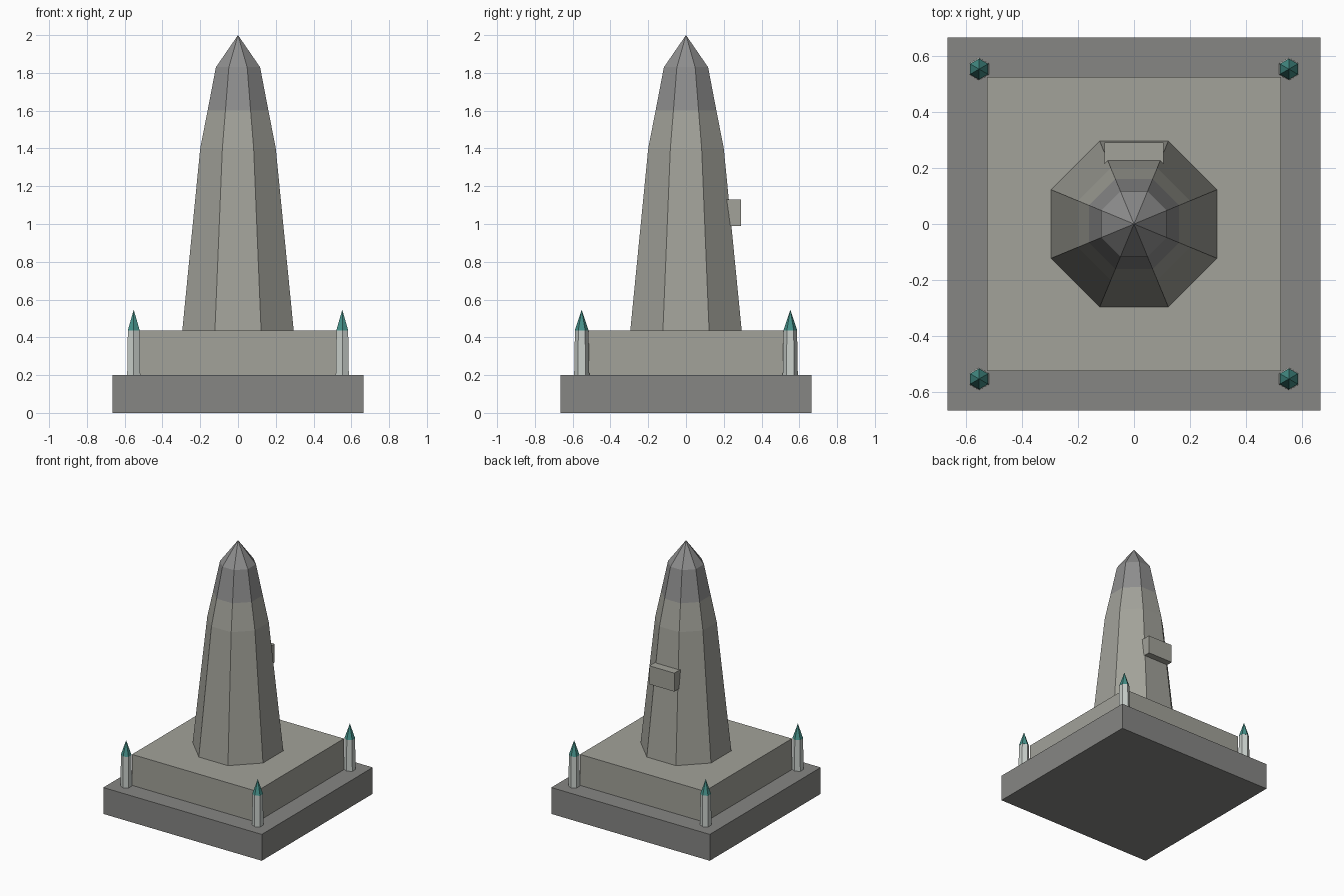
import bpy, bmesh
from math import pi, cos, sin

if "Cube" in bpy.data.objects:
    bpy.data.objects.remove(bpy.data.objects["Cube"])


def material(name, rgb):
    m = bpy.data.materials.new(name)
    m.diffuse_color = (*rgb, 1)
    m.use_nodes = True
    m.node_tree.nodes["Principled BSDF"].inputs["Base Color"].default_value = m.diffuse_color
    return m


DARK = material("dark_stone", (0.24, 0.24, 0.23))
WARM = material("warm_stone", (0.36, 0.36, 0.32))
COOL = material("cool_stone", (0.27, 0.27, 0.27))
PALE = material("pale_stone", (0.58, 0.62, 0.59))
TEAL = material("teal_metal", (0.06, 0.28, 0.25))


def finish(bm, name, mat):
    bmesh.ops.recalc_face_normals(bm, faces=bm.faces)
    me = bpy.data.meshes.new(name)
    bm.to_mesh(me)
    bm.free()
    me.materials.append(mat)
    ob = bpy.data.objects.new(name, me)
    bpy.context.collection.objects.link(ob)
    return ob


def box(name, lo, hi, mat):
    bm = bmesh.new()
    bmesh.ops.create_cube(bm, size=1)
    for v in bm.verts:
        v.co = [(a + b) / 2 + c * (b - a) for a, b, c in zip(lo, hi, v.co)]
    return finish(bm, name, mat)


def faceted(name, profile, sides, start, mat, at=(0, 0)):
    """Stack polygon rings of (radius, z); radius 0 makes a point."""
    bm = bmesh.new()
    rings = []
    for r, z in profile:
        n = sides if r else 1
        angles = [start + 2 * pi * i / sides for i in range(n)]
        rings.append([bm.verts.new((at[0] + r * cos(a), at[1] + r * sin(a), z))
                      for a in angles])
    for low, high in zip(rings, rings[1:]):
        for i in range(sides):
            j = (i + 1) % sides
            top = [high[j], high[i]] if len(high) > 1 else high
            bm.faces.new([low[i], low[j]] + top)
    for ring in (rings[0], rings[-1]):
        if len(ring) > 1:
            bm.faces.new(ring)
    return finish(bm, name, mat)


# stepped plinth
box("lower_step", (-0.665, -0.665, 0), (0.665, 0.665, 0.2), DARK)
box("upper_step", (-0.523, -0.523, 0.2), (0.523, 0.523, 0.435), WARM)

# octagonal shaft and darker tip, flats facing the axes
K = 1 / cos(pi / 8)
faceted("shaft", [(0.295 * K, 0.435), (0.2 * K, 1.4), (0.161 * K, 1.6)],
        8, pi / 8, WARM)
faceted("shaft_tip", [(0.161 * K, 1.6), (0.117 * K, 1.83), (0, 2.0)],
        8, pi / 8, COOL)

# plaque block on the back
box("back_plaque", (-0.105, 0.2, 0.99), (0.105, 0.29, 1.13), WARM)

# corner posts with pointed caps
for x in (-0.552, 0.552):
    for y in (-0.552, 0.552):
        faceted("corner_post", [(0.04, 0.2), (0.036, 0.435)],
                6, pi / 2, PALE, (x, y))
        faceted("post_spike", [(0.037, 0.435), (0, 0.546)],
                6, pi / 2, TEAL, (x, y))
